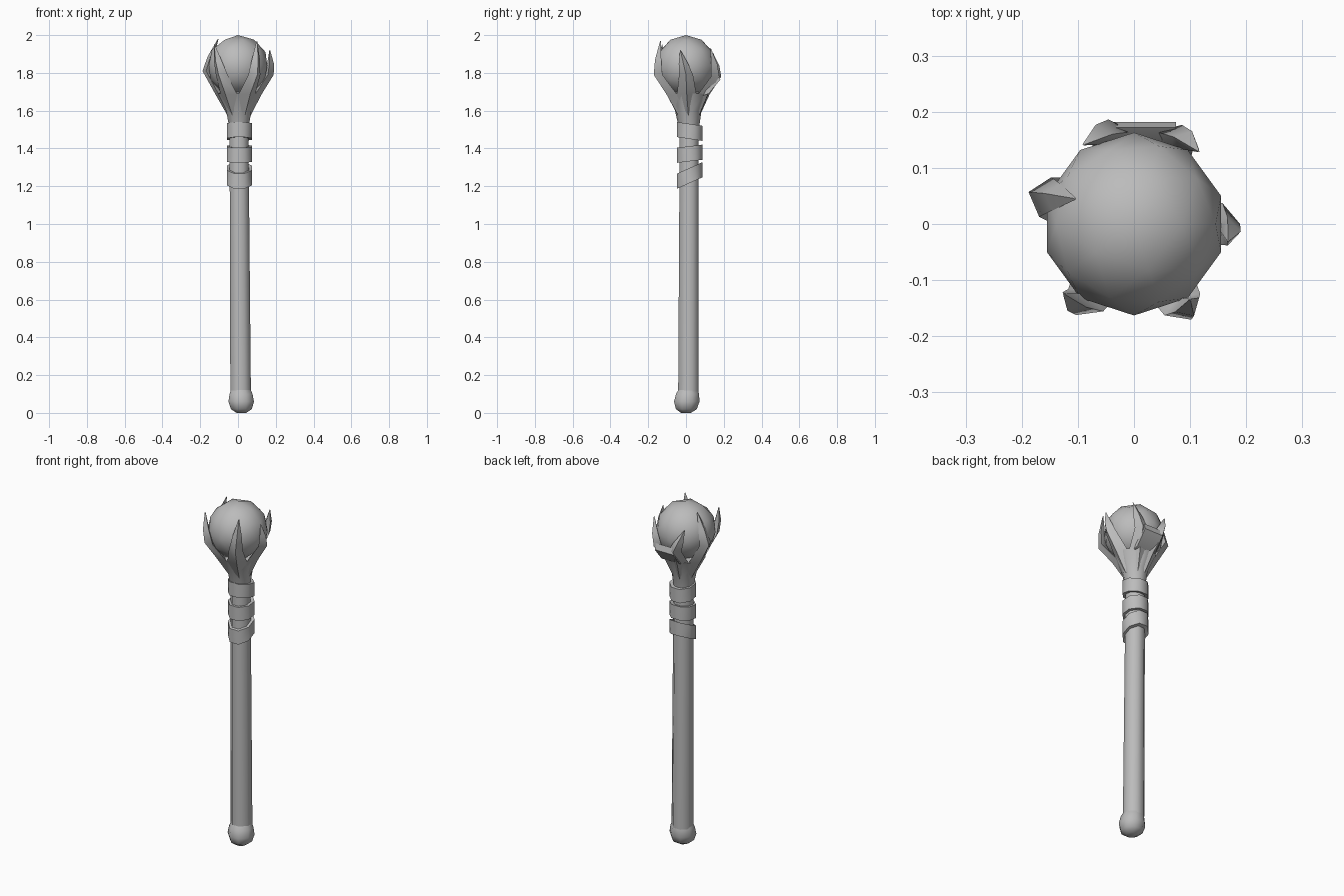
import bpy, bmesh, math
from mathutils import Vector

if "Cube" in bpy.data.objects:
    bpy.data.objects.remove(bpy.data.objects["Cube"])

GREY = (0.5, 0.5, 0.5, 1)
mat = bpy.data.materials.new("stone_grey")
mat.use_nodes = True
mat.diffuse_color = GREY
mat.node_tree.nodes["Principled BSDF"].inputs["Base Color"].default_value = GREY


def finish(name, bm, angle=50):
    bmesh.ops.recalc_face_normals(bm, faces=bm.faces)
    me = bpy.data.meshes.new(name)
    bm.to_mesh(me)
    bm.free()
    me.materials.append(mat)
    ob = bpy.data.objects.new(name, me)
    bpy.context.collection.objects.link(ob)
    bpy.ops.object.select_all(action='DESELECT')
    bpy.context.view_layer.objects.active = ob
    ob.select_set(True)
    bpy.ops.object.shade_smooth_by_angle(angle=math.radians(angle))
    return ob


def skin(bm, rings, closed=False):
    """Bridge equal rings of points; cap the ends or join last to first."""
    vs = [[bm.verts.new(p) for p in r] for r in rings]
    n = len(vs[0])
    pairs = list(zip(vs, vs[1:])) + ([(vs[-1], vs[0])] if closed else [])
    for a, b in pairs:
        for i in range(n):
            j = (i + 1) % n
            bm.faces.new((a[i], a[j], b[j], b[i]))
    if not closed:
        bm.faces.new(vs[0])
        bm.faces.new(vs[-1])


def circle(x, y, z, r, n=8, tilt=0):
    pts = []
    for i in range(n):
        a = 2 * math.pi * (i + 0.5) / n
        dy = r * math.sin(a)
        pts.append(Vector((x + r * math.cos(a), y + dy, z + tilt * dy)))
    return pts


def lathe(name, profile, n=8):
    bm = bmesh.new()
    skin(bm, [circle(x, y, z, r, n) for x, y, z, r in profile])
    return finish(name, bm)


# Shaft, leaning very slightly
lathe("shaft", [(0.014, 0.013, 0.08, 0.059), (0.007, 0.016, 1.22, 0.055),
                (0.005, 0.016, 1.56, 0.053)])

# Rounded pommel
lathe("pommel", [(0.018, 0.0, 0.0, 0.028), (0.018, 0.002, 0.02, 0.06),
                 (0.017, 0.004, 0.06, 0.073), (0.016, 0.008, 0.10, 0.066),
                 (0.015, 0.012, 0.125, 0.055)])

# Wrapped bands: centre height, tilt
for i, (z, tilt) in enumerate([(1.257, 0.45), (1.372, 0.12), (1.49, -0.15)]):
    bm = bmesh.new()
    x, y = 0.007, 0.02
    skin(bm, [circle(x, y, z - 0.038, 0.052, 8, tilt), circle(x, y, z - 0.04, 0.072, 8, tilt),
              circle(x, y, z + 0.04, 0.072, 8, tilt), circle(x, y, z + 0.038, 0.052, 8, tilt)],
         closed=True)
    finish("wrap_band_%d" % (i + 1), bm, 46)

# Flared socket holding the orb
lathe("socket", [(0.005, 0.016, 1.50, 0.052), (0.004, 0.012, 1.60, 0.07),
                 (0.0, 0.008, 1.69, 0.112), (0.0, 0.0, 1.70, 0.08)], 10)

# Orb
bm = bmesh.new()
bmesh.ops.create_icosphere(bm, subdivisions=2, radius=0.163)
bmesh.ops.translate(bm, verts=bm.verts, vec=(0, 0, 1.837))
finish("orb", bm)

# Claws: bend point and tip
CLAWS = {
    "left_claw": ((0.165, 0.0, 1.79), (0.168, -0.03, 1.92)),
    "right_claw": ((-0.165, 0.05, 1.81), (-0.105, 0.045, 1.98)),
    "front_left_claw": ((0.09, -0.15, 1.79), (0.10, -0.135, 1.97)),
    "front_right_claw": ((-0.09, -0.142, 1.79), (-0.125, -0.125, 1.95)),
    "back_left_claw": ((0.075, 0.155, 1.78), (0.115, 0.13, 1.93)),
    "back_right_claw": ((-0.04, 0.163, 1.78), (-0.09, 0.142, 1.905)),
}
for name, (bend, tip) in CLAWS.items():
    bend, tip = Vector(bend), Vector(tip)
    out = Vector((bend.x, bend.y, 0)).normalized()
    side = Vector((-out.y, out.x, 0))
    root = out * 0.035 + Vector((0.005, 0.014, 1.56))
    palm = out * 0.098 + Vector((0, 0.004, 1.685))
    upper = bend.lerp(tip, 0.45) + out * 0.006
    bm = bmesh.new()
    rings = []
    for p, w, t in [(root, 0.025, 0.02), (palm, 0.052, 0.026), (bend, 0.037, 0.024),
                    (upper, 0.025, 0.018), (tip, 0.002, 0.002)]:
        rings.append([p + side * w - out * t * 0.3, p + out * t,
                      p - side * w - out * t * 0.3, p - out * t])
    skin(bm, rings)
    finish(name, bm, 60)

# Web joining the two back claws
bm = bmesh.new()
rings = []
for x in (-0.045, 0.075):
    rings.append([Vector((x, y, z)) for y, z in
                  ((0.09, 1.68), (0.12, 1.69), (0.182, 1.765), (0.172, 1.80), (0.14, 1.77))])
skin(bm, rings)
finish("back_web", bm)
